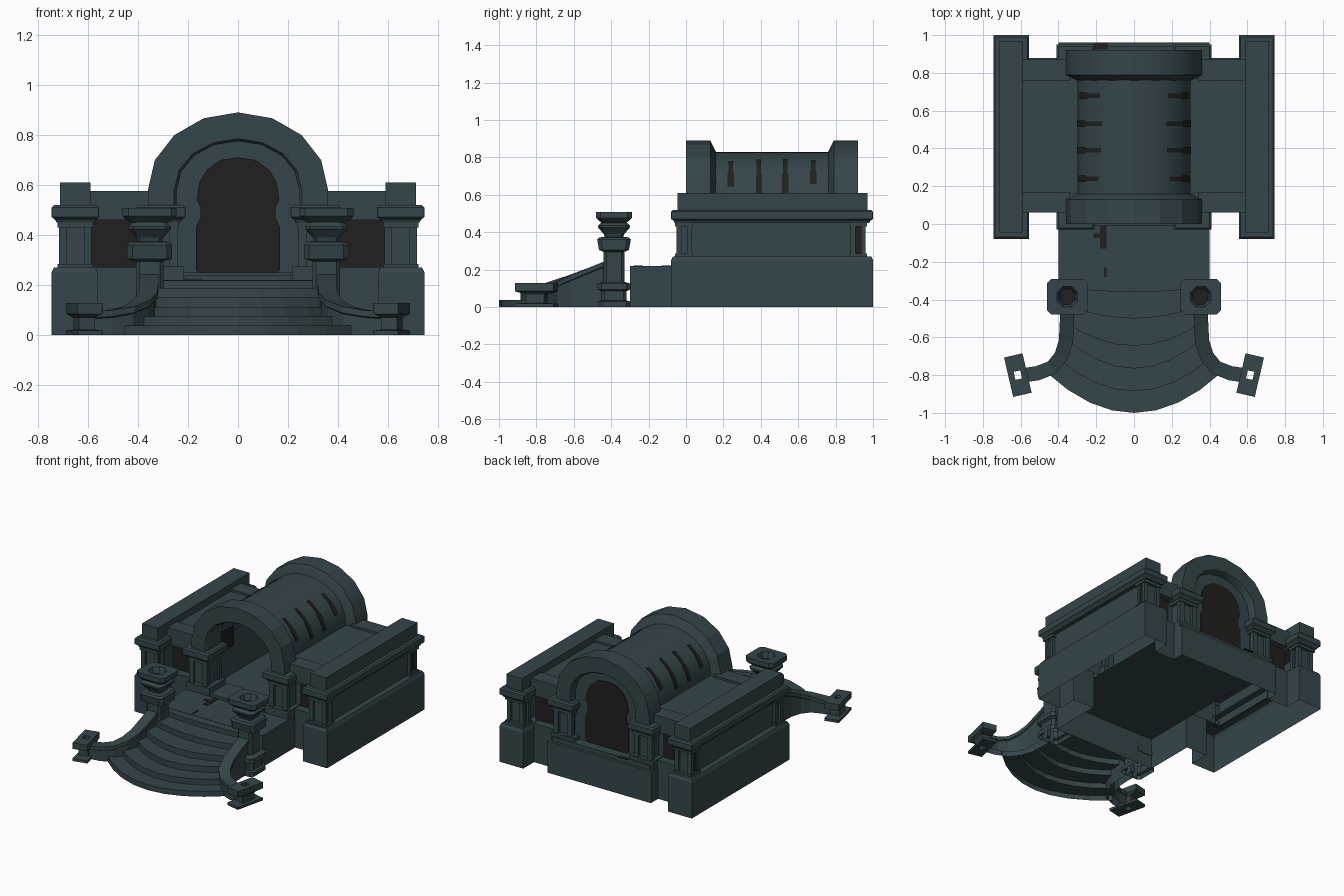
import bpy, bmesh, math
from mathutils import Matrix, Vector

if "Cube" in bpy.data.objects:
    bpy.data.objects.remove(bpy.data.objects["Cube"])


def material(name, col):
    m = bpy.data.materials.new(name)
    m.diffuse_color = (*col, 1)
    m.use_nodes = True
    m.node_tree.nodes["Principled BSDF"].inputs["Base Color"].default_value = m.diffuse_color
    return m


STONE = material("slate teal stone", (0.036, 0.061, 0.068))
DARK = material("charcoal opening", (0.0142, 0.0142, 0.0140))


def make(name, verts, faces, mat=STONE, mirror=False, smooth=False, matrix=None):
    me = bpy.data.meshes.new(name)
    me.from_pydata([tuple(v) for v in verts], [], faces)
    bm = bmesh.new()
    bm.from_mesh(me)
    if matrix:
        bmesh.ops.transform(bm, matrix=matrix, verts=bm.verts)
    bmesh.ops.recalc_face_normals(bm, faces=bm.faces)
    bm.to_mesh(me)
    bm.free()
    me.materials.append(mat)
    ob = bpy.data.objects.new(name, me)
    bpy.context.collection.objects.link(ob)
    if mirror:
        ob.modifiers.new("mirror", 'MIRROR').use_axis[0] = True
    if smooth:
        bpy.ops.object.select_all(action='DESELECT')
        ob.select_set(True)
        bpy.context.view_layer.objects.active = ob
        bpy.ops.object.shade_smooth_by_angle(angle=math.radians(35))
    return ob


def grid(rows, close_row=False, close_col=False):
    """Quads joining equal-length rows of points."""
    n, m = len(rows), len(rows[0])
    verts = [p for r in rows for p in r]
    faces = []
    for i in range(n if close_col else n - 1):
        for j in range(m if close_row else m - 1):
            a, b = (i + 1) % n, (j + 1) % m
            faces.append((i * m + j, i * m + b, a * m + b, a * m + j))
    return verts, faces


def box(name, x, y, z, mat=STONE, mirror=True, sides="tforib"):
    """Box; sides picks faces: t top, f front, o outer, r rear, i inner, b bottom."""
    v = [(a, b, c) for c in z for a, b in ((x[0], y[0]), (x[1], y[0]), (x[1], y[1]), (x[0], y[1]))]
    f = {'t': (4, 5, 6, 7), 'b': (3, 2, 1, 0)}
    for i, k in enumerate("fori"):
        f[k] = (i, (i + 1) % 4, 4 + (i + 1) % 4, 4 + i)
    return make(name, v, [f[k] for k in sides], mat, mirror)


def loft(name, rings, matrix, closed=False, c=0.25, caps=True, **kw):
    """Stack of corner-cut rectangles; each ring is (half x, half y, z[, corner cut])."""
    rows = []
    for hx, hy, z, *cut in rings:
        k = (cut[0] if cut else c) * min(hx, hy)
        rows.append([(hx, -hy + k, z), (hx, hy - k, z), (hx - k, hy, z), (-hx + k, hy, z),
                     (-hx, hy - k, z), (-hx, -hy + k, z), (-hx + k, -hy, z), (hx - k, -hy, z)])
    v, f = grid(rows, True, closed)
    if caps and not closed:
        f += [tuple(range(8)), tuple(range(len(v) - 8, len(v)))]
    return make(name, v, f, matrix=matrix, mirror=True, **kw)


def cornice(name, x, y, z0=0.46, z1=0.52):
    cx, cy, hx, hy = (x[0] + x[1]) / 2, (y[0] + y[1]) / 2, (x[1] - x[0]) / 2, (y[1] - y[0]) / 2
    return loft(name, [(hx - .02, hy - .02, z0 - .01), (hx - .015, hy - .015, z0), (hx, hy, z0 + .012),
                       (hx, hy, z1 - .01), (hx - .01, hy - .01, z1)],
                Matrix.Translation((cx, cy, 0)), c=0.02)


ZC = 0.58  # height where the slightly flattened arches spring


def arc_sweep(name, profile, segs, a0=0, a1=180, closed=True, legs=False, **kw):
    """Sweep (radius, y) points around the vault axis, with optional straight legs."""
    rows = []
    for i in range(segs + 1):
        a = math.radians(a0 + (a1 - a0) * i / segs)
        rows.append([(r * math.cos(a), y, ZC + (r - .05) * math.sin(a)) for r, y in profile])
    if legs:
        rows = [[(r, y, .515) for r, y in profile]] + rows + [[(-r, y, .515) for r, y in profile]]
    v, f = grid(rows, closed)
    return make(name, v, f, **kw)


# side blocks: hollow plinth, wall, piers, cornice and parapet
box("side_plinth", (.56, .745), (-.08, 1.0), (0, .25), sides="for")
for y in ((-.08, .06), (.88, 1.0)):
    box("side_plinth_return", (.56, .745), y, (0, .25), sides="i")
loft("side_plinth_top", [(.0925, .54, .25), (.0825, .53, .27), (.03, .41, .27)],
     Matrix.Translation((.6525, .46, 0)), c=.02, caps=False)
box("side_wall", (.585, .695), (.03, .89), (.268, .46), sides="for")
for y0, y1 in ((-.05, .03), (.88, .96)):
    box("side_pier_core", (.60, .70), (y0 + .015, y1 - .015), (.27, .46))
    for x0 in (.585, .685):
        for yy in (y0, y1 - .025):
            box("side_pier_shaft", (x0, x0 + .03), (yy, yy + .025), (.27, .46))
    box("side_pier_foot", (.58, .722), (y0 - .008, y1 + .008), (.27, .285))
    box("side_pier_head", (.58, .722), (y0 - .008, y1 + .008), (.43, .455))
box("side_pier_dark_slot", (.70, .706), (.905, .935), (.285, .43), DARK)
cornice("side_cornice", (.555, .745), (-.08, 1.0))
box("side_parapet", (.59, .712), (-.045, .97), (.52, .61), sides="tfori")

# connecting wings between vault and side blocks
box("wing_base", (.39, .565), (.06, .88), (0, .27), sides="fr")
for y in ((.06, .12), (.82, .88)):
    box("wing_base_ledge", (.39, .565), y, (0, .27), sides="t")
box("wing_wall", (.30, .59), (.12, .82), (.22, .53), sides="fr")
for y0, y1 in ((.115, .12), (.82, .825)):
    box("wing_dark_opening", (.40, .585), (y0, y1), (.272, .46), DARK)
for y0, y1 in ((.06, .17), (.76, .87)):
    box("wing_beam", (.34, .592), (y0, y1), (.46, .575))
box("wing_roof", (.29, .592), (.16, .77), (.52, .56), sides="t")

# central platform with landing, open below
box("central_platform", (-.4, .4), (-.3, .96), (0, .22), mirror=False, sides="tfr")
for y in ((-.3, .06), (.88, .96)):
    box("platform_side", (.3, .4), y, (0, .22), sides="o")
box("rear_platform_step", (-.38, .38), (.80, .94), (.22, .25), mirror=False, sides="tfori")
box("threshold", (-.21, .21), (-.01, .18), (.22, .24), mirror=False, sides="tfori")
# worn dark patches on the platform
for x, y, z in (((-.18, -.145), (-.13, -.01), .22), ((-.215, -.18), (-.075, -.05), .22),
                ((-.16, -.145), (-.28, -.23), .22), ((-.21, -.14), (.925, .955), .25)):
    box("worn_patch", x, y, (z, z + .003), DARK, mirror=False)

# arch piers with cornices, front and rear
for y0, y1 in ((.0, .16), (.76, .92)):
    box("arch_pier", (.25, .365), (y0 + .02, y1 - .02), (.22, .46), sides="fori")
    box("arch_pier_foot", (.215, .395), (y0 - .01, y1 + .01), (.22, .275), sides="tfori")
    for x0 in (.24, .345):
        for yy in (y0, y1 - .03):
            box("arch_pier_shaft", (x0, x0 + .035), (yy, yy + .03), (.27, .46))
    box("arch_pier_head", (.235, .385), (y0 - .005, y1 + .005), (.43, .455))
    cornice("arch_pier_cornice", (.21, .41), (y0 - .03, y1 + .03))

# arch rings and barrel vault
ring = [(.245, .015), (.255, 0), (.36, 0), (.36, .13), (.30, .16), (.245, .16)]
arc_sweep("front_arch", ring, 8, legs=True)
arc_sweep("rear_arch", [(r, .92 - y) for r, y in ring], 8, legs=True, smooth=True)
arc_sweep("barrel_vault", [(.30, .13), (.30, .79)], 16, closed=False, legs=True, smooth=True)
box("vault_wall", (.29, .30), (.13, .79), (.22, .52), sides="i")
box("inner_dark_window", (.282, .289), (.20, .36), (.42, .56), DARK)

# narrow dark slits in the vault, wider towards the foot
for y, a0, a1 in ((.24, 15, 52), (.39, 7, 55), (.53, 7, 56), (.68, 18, 54)):
    mid = (a0 + a1) / 2
    for d, p, q in ((.017, a0, mid), (.012, mid, a1)):
        arc_sweep("vault_slit", [(.296, y - d), (.304, y - d), (.304, y + d), (.296, y + d)], 4, p, q,
                  mat=DARK, mirror=True)


# end wall with dark doorway on both faces
def arch_plate(name, outline, y0, y1, mat):
    pts = outline + [(-x, z) for x, z in reversed(outline) if x > 0]
    n = len(pts)
    v = [(x, y, z) for y in (y0, y1) for x, z in pts]
    f = [tuple(range(n)), tuple(range(n, 2 * n))]
    f += [(i, (i + 1) % n, n + (i + 1) % n, n + i) for i in range(n)]
    return make(name, v, f, mat)


wall = [(.29, .22)] + [(.29 * math.cos(a * math.pi / 16), ZC + .24 * math.sin(a * math.pi / 16)) for a in range(8)]
wall.append((0, ZC + .24))
door = [(.15, .245), (.168, .26), (.168, .43), (.15, .47), (.15, .51), (.165, .54), (.155, .61),
        (.125, .66), (.07, .70), (0, .71)]
arch_plate("end_wall", wall, .84, .87, STONE)
arch_plate("door_inside", door, .834, .84, DARK)
arch_plate("door_outside", door, .87, .876, DARK)

# fan-shaped stair: (front y, half width, sag, tread height)
steps = [(-1.0, .47, .22, .035), (-.885, .40, .17, .072), (-.765, .375, .17, .11),
         (-.645, .37, .13, .148), (-.50, .36, .07, .185), (-.36, .34, .02, .218), (-.28, .34, 0, .218)]
rows, z = [], 0
for y0, w, sag, top in steps:
    for h in (z, top):
        rows.append([(w * t / 4, y0 + sag * (t / 4) ** 2, h) for t in range(-4, 5)])
    z = top
make("fan_stair", *grid(rows[:-1]))
# thin nosing lips on each tread
for y0, w, sag, top in steps[:5]:
    lip = [[(w * t / 4, y0 + sag * (t / 4) ** 2 + dy, top + dz)
            for dy, dz in ((.03, .003), (0, .003), (0, -.012))] for t in range(-4, 5)]
    make("stair_nosing", *grid(lip))

# curved balustrades sweeping down and outward
path = [(.355, -.42, .25), (.355, -.52, .21), (.36, -.62, .17), (.385, -.70, .14),
        (.435, -.76, .115), (.51, -.79, .10), (.58, -.80, .095)]
rows = []
for i, (x, y, z) in enumerate(path):
    a, b = Vector(path[max(i - 1, 0)][:2]), Vector(path[min(i + 1, len(path) - 1)][:2])
    d = (b - a).normalized()
    n = Vector((-d.y, d.x))
    rows.append([(x + n.x * s, y + n.y * s, h) for s, h in
                 ((.028, 0), (.028, z - .03), (.038, z - .025), (.038, z), (-.038, z), (-.038, z - .025),
                  (-.028, z - .03), (-.028, 0))])
make("curved_balustrade", *grid(rows), mirror=True)

# newel blocks at the foot of the balustrades, pierced by a square hole
loft("newel_block", [(.018, .022, 0), (.05, .107, 0), (.05, .107, .018), (.033, .05, .022), (.033, .05, .07),
                     (.04, .09, .078), (.05, .107, .085), (.05, .107, .128), (.018, .022, .128)],
     Matrix.Translation((.615, -.80, 0)) @ Matrix.Rotation(math.radians(-13), 4, 'Z'), closed=True, c=.02)

# lantern pedestals beside the landing
at = Matrix.Translation((.353, -.385, 0))
loft("pedestal_base", [(.085, .085, 0), (.085, .085, .03), (.068, .068, .035), (.068, .068, .085),
                       (.088, .088, .095), (.088, .088, .125), (.055, .055, .135), (.055, .055, .295),
                       (.09, .08, .305), (.09, .09, .36), (.08, .08, .372), (.05, .05, .375),
                       (.055, .055, .39), (.085, .085, .425), (.085, .085, .435), (.055, .055, .465)], at, caps=False)
loft("pedestal_cap", [(.055, .055, .44), (.095, .08, .462), (.108, .095, .475), (.108, .095, .508),
                      (.055, .055, .508, .58), (.04, .04, .465, .58)], at, caps=False)
loft("pedestal_bowl", [(.04, .04, .464), (.04, .04, .467)], at, c=.58, mat=DARK)
